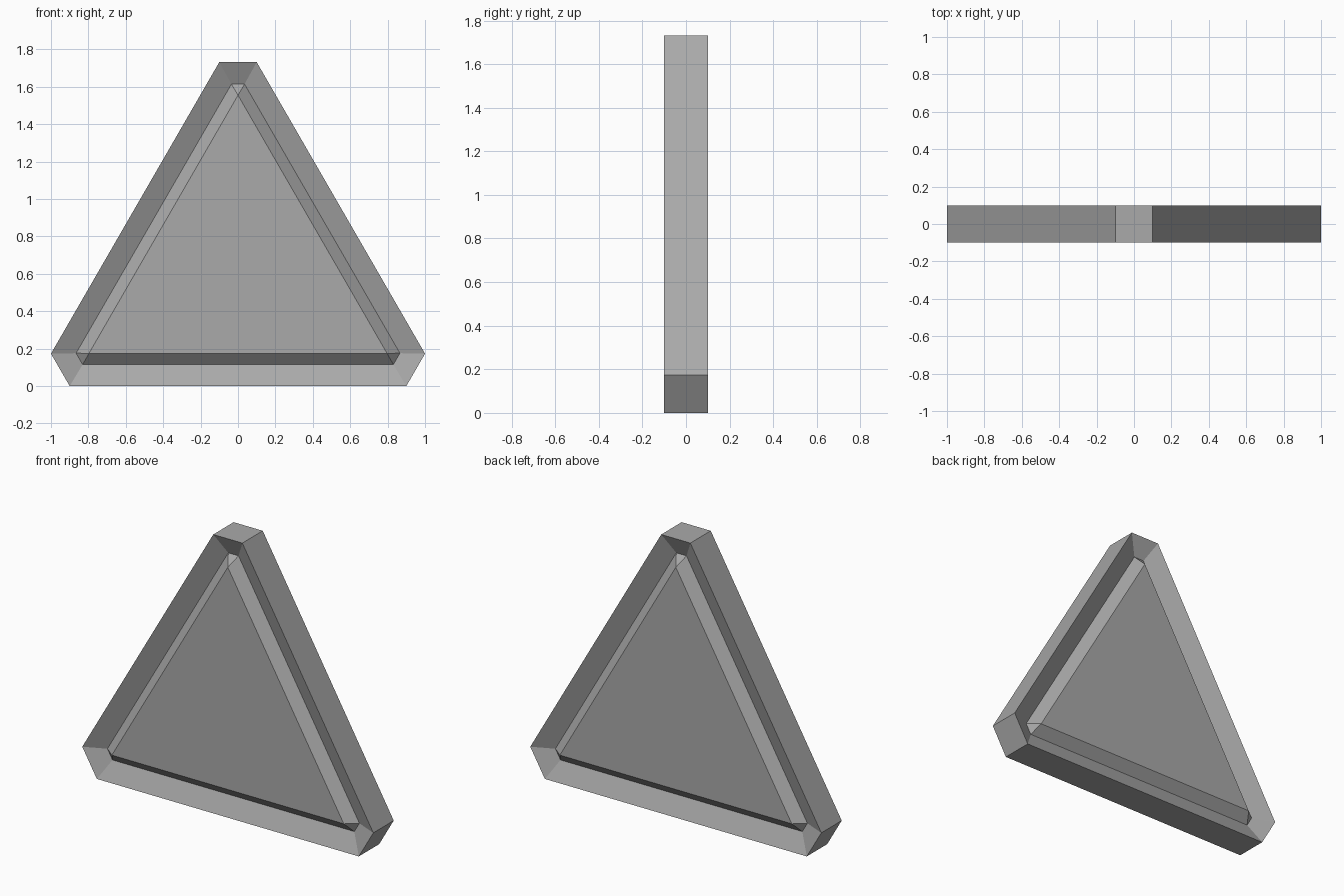
import bpy
import bmesh
from math import sqrt, sin, cos, pi
from mathutils import Vector

cube = bpy.data.objects.get("Cube")
if cube:
    bpy.data.objects.remove(cube, do_unlink=True)

CENTRE_Z = 1.1 / sqrt(3)   # height of the triangle's centroid


def blunt_triangle(inradius, tip, y):
    """Six points of an upright triangle whose corners are cut to width tip."""
    points = []
    for k in range(3):
        a = pi / 2 - k * 2 * pi / 3
        outward = Vector((cos(a), 0, sin(a)))
        along = Vector((sin(a), 0, -cos(a)))
        centre = outward * (2 * inradius - tip * sqrt(3) / 2)
        for side in (-1, 1):
            points.append(centre + along * side * tip / 2
                          + Vector((0, y, CENTRE_Z)))
    return points


# One warm-free neutral grey for the whole body
grey = bpy.data.materials.new("mid grey")
colour = (0.4, 0.4, 0.4, 1)
grey.diffuse_color = colour
grey.use_nodes = True
grey.node_tree.nodes["Principled BSDF"].inputs["Base Color"].default_value = colour

# Section loops: raised panel, groove bottom, outer rim, then the same on the back
half = [(0.46, 0.0, -0.1), (0.52, 0.07, -0.045), (CENTRE_Z, 0.2, -0.1)]
loops = half + [(r, t, -y) for r, t, y in reversed(half)]

bm = bmesh.new()
rings = [[bm.verts.new(p) for p in blunt_triangle(*loop)] for loop in loops]
for a, b in zip(rings, rings[1:]):
    for i in range(6):
        j = (i + 1) % 6
        bm.faces.new((a[i], a[j], b[j], b[i]))
bm.faces.new(rings[0])
bm.faces.new(rings[-1])
# Close the sharp corners of the panels
bmesh.ops.remove_doubles(bm, verts=bm.verts, dist=0.0001)
bmesh.ops.recalc_face_normals(bm, faces=bm.faces)

mesh = bpy.data.meshes.new("triangular_tile")
bm.to_mesh(mesh)
bm.free()
mesh.materials.append(grey)
tile = bpy.data.objects.new("triangular_tile", mesh)
bpy.context.collection.objects.link(tile)
